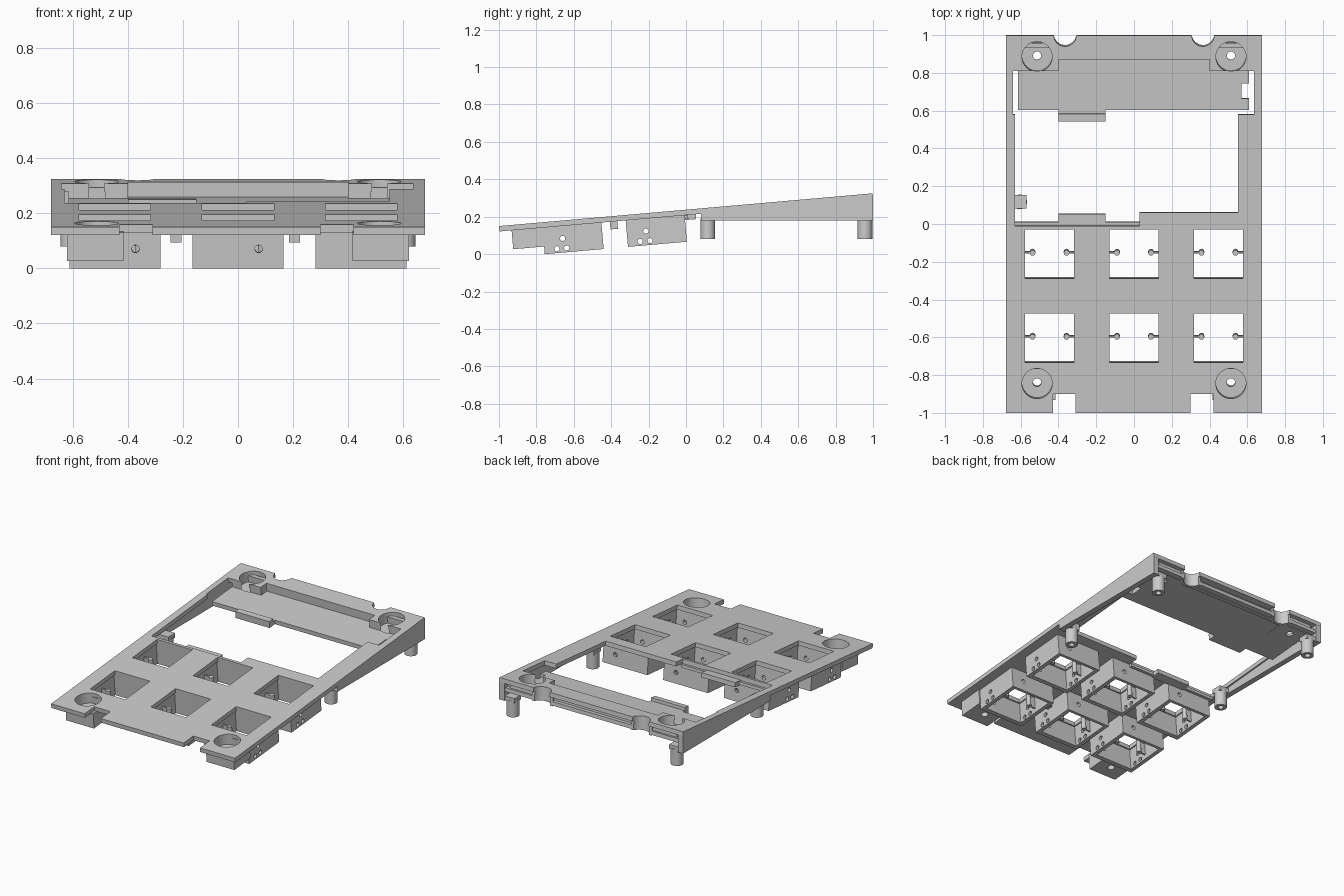
import bpy, bmesh, math
from mathutils import Vector

cube = bpy.data.objects.get("Cube")
if cube:
    bpy.data.objects.remove(cube, do_unlink=True)

TILT = math.radians(5)
GREY = (0.6, 0.6, 0.6, 1)
mat = bpy.data.materials.new("plain_grey")
mat.use_nodes = True
mat.diffuse_color = GREY
mat.node_tree.nodes["Principled BSDF"].inputs["Base Color"].default_value = GREY


def sloped(p):
    """Map (x, y, depth) measured from the sloped top face to world space."""
    x, y, d = p
    top = 0.15 + math.tan(TILT) * (y + 1)
    return Vector((x, y + d * math.sin(TILT), top - d * math.cos(TILT)))


def finish(name, bm, place):
    if place:
        for v in bm.verts:
            v.co = place(v.co)
    bm.normal_update()
    bmesh.ops.recalc_face_normals(bm, faces=bm.faces)
    me = bpy.data.meshes.new(name)
    bm.to_mesh(me)
    bm.free()
    me.materials.append(mat)
    ob = bpy.data.objects.new(name, me)
    bpy.context.collection.objects.link(ob)
    return ob


def box(name, xs, ys, ds, place=sloped):
    bm = bmesh.new()
    bmesh.ops.create_cube(bm, size=1)
    for v in bm.verts:
        v.co = [r[0] if c < 0 else r[1] for c, r in zip(v.co, (xs, ys, ds))]
    return finish(name, bm, place)


def rod(name, centre, r, length, axis="Z", place=sloped, sides=32):
    bm = bmesh.new()
    bmesh.ops.create_cone(bm, cap_ends=True, segments=sides, radius1=r, radius2=r, depth=length)
    for v in bm.verts:
        x, y, z = v.co
        v.co = {"X": Vector((z, y, x)), "Y": Vector((x, z, y)), "Z": Vector((x, y, z))}[axis] + Vector(centre)
    return finish(name, bm, place)


def select(ob):
    bpy.ops.object.select_all(action="DESELECT")
    ob.select_set(True)
    bpy.context.view_layer.objects.active = ob


def smooth(ob):
    select(ob)
    bpy.ops.object.shade_smooth_by_angle(angle=math.radians(30))


def cut(ob, cutters):
    select(ob)
    for c in cutters:
        m = ob.modifiers.new("cut", "BOOLEAN")
        m.operation, m.solver, m.object = "DIFFERENCE", "EXACT", c
        bpy.ops.object.modifier_apply(modifier=m.name)
        bpy.data.objects.remove(c, do_unlink=True)
    smooth(ob)


def hole_box(xs, ys, ds=(-0.1, 0.3)):
    return box("cutter", xs, ys, ds)


BOSS_X, FRONT_Y, BACK_Y, NOTCH_X = 0.513, -0.845, 0.885, 0.365
COLUMNS, ROWS = (-0.447, 0, 0.447), (-0.603, -0.158)
HALF = 0.13


def screw_cutters(x, y):
    return [rod("cutter", (x, y, 0), 0.08, 0.14), rod("cutter", (x, y, 0), 0.022, 0.6, sides=20)]


def notch_cutter(s):
    return rod("cutter", (s * NOTCH_X, 1.0, 0), 0.06, 0.6)


def notch_cutters():
    return [notch_cutter(-1), notch_cutter(1)]


# Sloped face plate with window, key holes, screw recesses and edge notches
plate = box("face_plate", (-0.678, 0.678), (-1, 0.998), (0, 0.029))
cutters = [hole_box((-0.63, 0.55), (0.06, 0.581)), hole_box((-0.64, 0.635), (0.58, 0.81)),
           hole_box((-0.4, 0.4), (0.8, 0.87)), hole_box((-0.63, 0.03), (-0.01, 0.07)),
           hole_box((-0.43, -0.31), (-1.2, -0.9)), hole_box((0.3, 0.42), (-1.2, -0.9))]
cutters += [hole_box((x - HALF, x + HALF), (y - HALF, y + HALF)) for x in COLUMNS for y in ROWS]
for sx in (-BOSS_X, BOSS_X):
    cutters += screw_cutters(sx, FRONT_Y) + screw_cutters(sx, BACK_Y)
cut(plate, cutters + notch_cutters())

# Open switch boxes under each key hole, with wire holes and pin ribs
for x in COLUMNS:
    for y in ROWS:
        o, i = 0.165, 0.138
        b = box("switch_box", (x - o, x + o), (y - 0.167, y + 0.148), (0.025, 0.171))
        wire = [hole_box((x - i, x + i), (y - i, y + HALF))]
        wire += [rod("cutter", (x, y + dy, d), 0.014, 0.5, "X", sides=16)
                 for dy, d in ((-0.065, 0.095), (-0.1, 0.148), (-0.048, 0.148))]
        wire.append(rod("cutter", (x + 0.075, y, 0.1), 0.014, 0.5, "Y", sides=16))
        cut(b, wire)
        for s in (-1, 1):
            edges = sorted((x + s * 0.1, x + s * 0.142))
            box("pin_rib", edges, (y - 0.004, y + 0.004), (0.06, 0.14))
            smooth(rod("pin", (x + s * 0.09, y, 0.1), 0.015, 0.08, sides=16))

# Short ribs joining the switch boxes
for x in (-0.225, 0.205):
    box("cross_rib", (x - 0.02, x + 0.02), (-0.62, -0.58), (0.025, 0.09))
    box("row_rib", (x - 0.02, x + 0.02), (-0.41, -0.37), (0.025, 0.07))

for s in (-1, 1):
    # Screw bosses at the front and back corners
    xs = sorted((s * 0.415, s * 0.62))
    cut(box("front_boss", xs, (-0.935, -0.765), (0.025, 0.13)), screw_cutters(s * BOSS_X, FRONT_Y))
    xs = sorted((s * 0.4, s * 0.615))
    cut(box("back_boss", xs, (0.811, 0.97), (0.025, 0.085)),
        screw_cutters(s * BOSS_X, BACK_Y) + [notch_cutter(s)])

    # Wedge side wall
    xs = sorted((s * 0.64, s * 0.678))
    wall = box("side_wall", xs, (0.08, 0.998), (0.02, 0.1))
    for v in wall.data.vertices:
        if v.co.z < 0.15 + math.tan(TILT) * (v.co.y + 1) - 0.06:
            v.co.z = 0.18
            v.co.y = 0.08 if v.co.y < 0.5 else 1.0

    # Hollow round standoffs hanging under the walls
    for y in (0.117, 0.957):
        leg = rod("standoff", (s * 0.605, y, 0.135), 0.039, 0.11, place=None)
        cut(leg, [rod("cutter", (s * 0.605, y, 0.08), 0.018, 0.12, place=None, sides=20)])
        block_top = 0.23 if s > 0 and y < 0.5 else 0.21
        xs = sorted((s * 0.57, s * 0.645))
        box("standoff_block", xs, (y - 0.036, y + 0.036), (0.18, block_top), place=None)

    # Half-round sleeve around each rear notch
    sleeve = rod("notch_sleeve", (s * NOTCH_X, 1.0, 0.055), 0.078, 0.07)
    cut(sleeve, [notch_cutter(s), hole_box((-1, 1), (0.985, 1.3))])

# Recessed screen shelf with its retaining clips
shelf = box("screen_shelf", (-0.615, 0.61), (0.6, 0.95), (0.055, 0.083))
cutters = [hole_box((0.57, 0.7), (0.66, 0.74))]
for sx in (-BOSS_X, BOSS_X):
    cutters += screw_cutters(sx, BACK_Y)
cut(shelf, cutters + notch_cutters())
box("shelf_back_wall", (-0.4, 0.4), (0.87, 0.9), (0.025, 0.06))
box("upper_clip", (-0.4, -0.15), (0.54, 0.58), (0.035, 0.08))
box("upper_clip_foot", (-0.4, -0.15), (0.57, 0.61), (0.055, 0.08))
box("lower_clip", (-0.4, -0.15), (-0.01, 0.05), (0.025, 0.055))
box("window_ledge", (-0.63, 0.03), (-0.02, 0.008), (0.03, 0.05))

# Rear rail with a groove under the top plate
cut(box("rear_wall", (-0.64, 0.64), (0.93, 0.955), (0.025, 0.09)), notch_cutters())
cut(box("rear_flange", (-0.64, 0.64), (0.95, 0.985), (0.06, 0.085)), notch_cutters())
